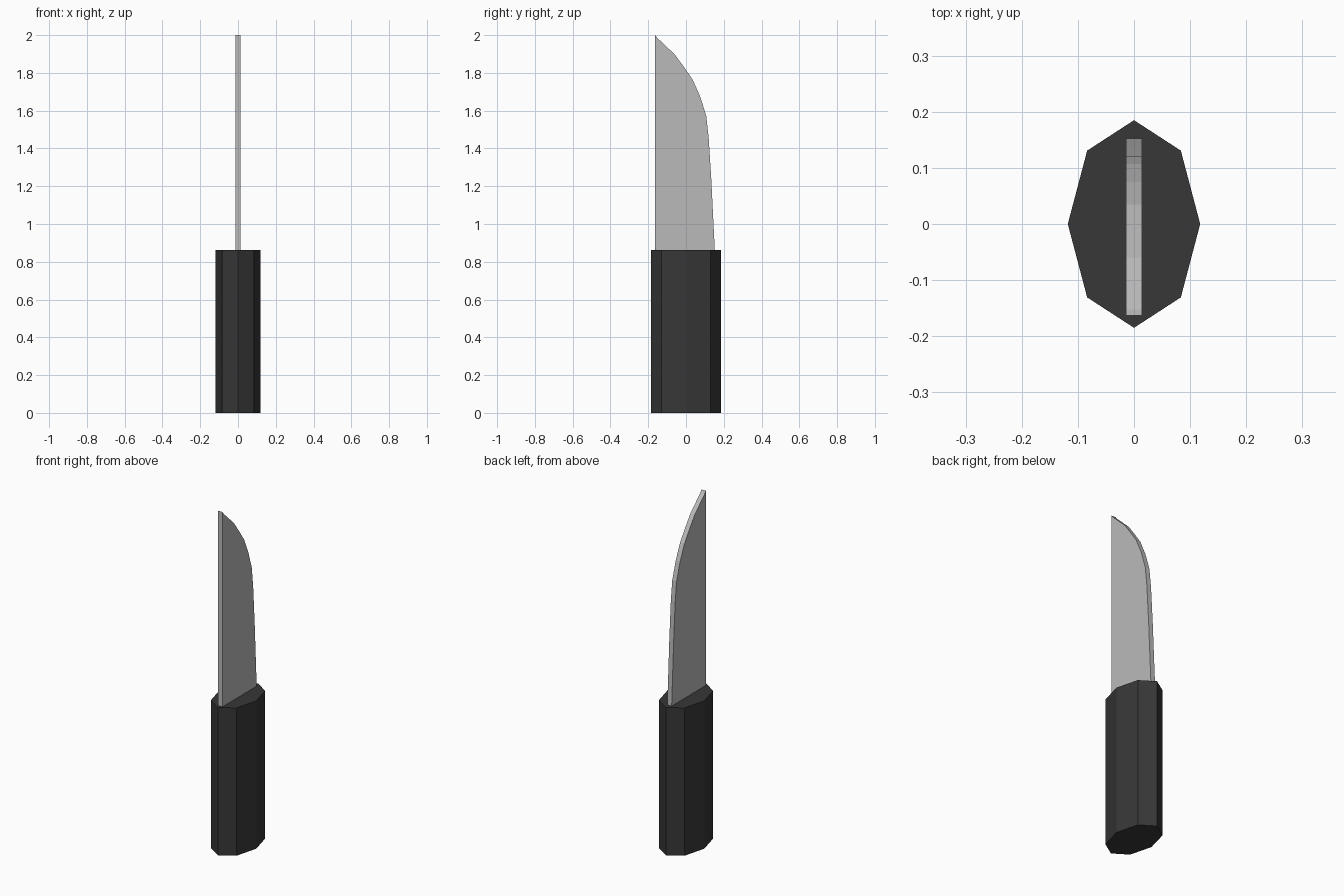
import bpy, bmesh, math

if "Cube" in bpy.data.objects:
    bpy.data.objects.remove(bpy.data.objects["Cube"])


def material(name, value):
    mat = bpy.data.materials.new(name)
    mat.diffuse_color = (value, value, value, 1)
    mat.use_nodes = True
    mat.node_tree.nodes["Principled BSDF"].inputs["Base Color"].default_value = mat.diffuse_color
    return mat


def prism(name, points, offset, mat):
    """Extrude a closed outline along an offset into a solid."""
    bm = bmesh.new()
    face = bm.faces.new([bm.verts.new(p) for p in points])
    new = bmesh.ops.extrude_face_region(bm, geom=[face], use_keep_orig=True)["geom"]
    bmesh.ops.translate(bm, vec=offset,
                        verts=[v for v in new if isinstance(v, bmesh.types.BMVert)])
    bmesh.ops.recalc_face_normals(bm, faces=bm.faces)
    mesh = bpy.data.meshes.new(name)
    bm.to_mesh(mesh)
    bm.free()
    mesh.materials.append(mat)
    obj = bpy.data.objects.new(name, mesh)
    bpy.context.collection.objects.link(obj)
    return obj


steel = material("steel grey", 0.49)
black = material("handle black", 0.038)

# Handle: stretched octagonal column
octagon = [(0.118 * math.cos(i * math.pi / 4), 0.185 * math.sin(i * math.pi / 4), 0)
           for i in range(8)]
prism("handle", octagon, (0, 0, 0.863), black)

# Blade: flat plate with a straight spine and a curved cutting edge
profile = [(-0.163, 0.85), (0.153, 0.85), (0.134, 1.235), (0.12, 1.457),
           (0.107, 1.573), (0.075, 1.675), (0.035, 1.765), (-0.01, 1.83),
           (-0.06, 1.898), (-0.152, 1.985), (-0.163, 2.0)]
half = 0.014
prism("blade", [(-half, y, z) for y, z in profile], (2 * half, 0, 0), steel)
